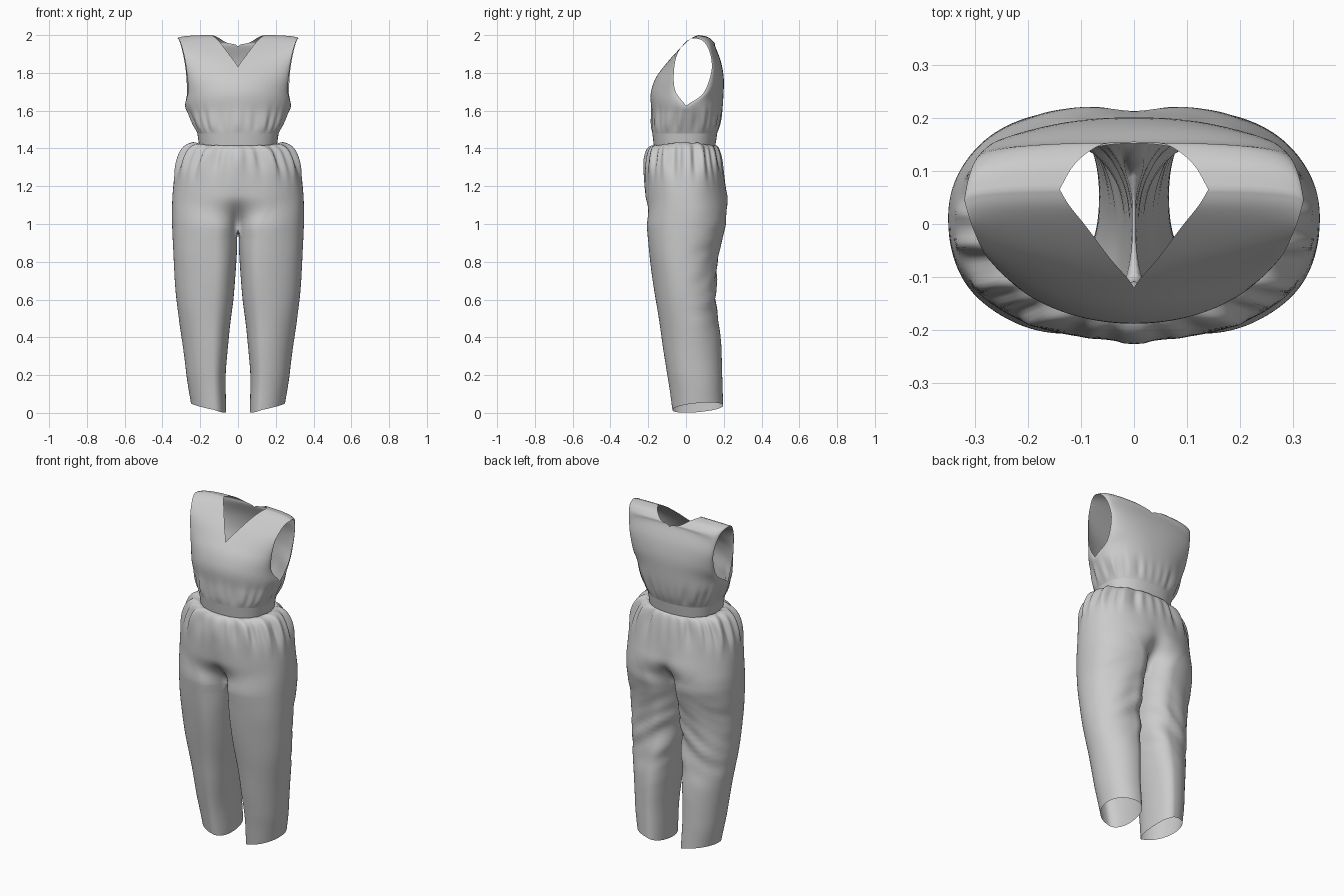
import bpy, bmesh
from math import sin, cos, pi, exp, radians
from mathutils import Vector, noise

if "Cube" in bpy.data.objects:
    bpy.data.objects.remove(bpy.data.objects["Cube"])


def smooth_rows(keys, n):
    """Catmull-Rom interpolation through tuples of numbers."""
    out = []
    for i in range(len(keys) - 1):
        a, b = keys[max(i - 1, 0)], keys[i]
        c, d = keys[i + 1], keys[min(i + 2, len(keys) - 1)]
        for k in range(n):
            t = k / n
            out.append(tuple(0.5 * (2 * q + (r - p) * t + (2 * p - 5 * q + 4 * r - s) * t * t
                                    + (3 * q - p - 3 * r + s) * t ** 3)
                             for p, q, r, s in zip(a, b, c, d)))
    out.append(keys[-1])
    return out


def spow(v, e):
    return abs(v) ** e * (1 if v >= 0 else -1)


def clamp(v):
    return min(1, max(0, v))


def bridge(bm, ra, rb, closed=False):
    n = len(ra)
    for i in range(n if closed else n - 1):
        j = (i + 1) % n
        bm.faces.new((ra[i], ra[j], rb[j], rb[i]))


def finish(bm, name):
    """Weld the half, mirror it across x = 0 and shade smooth."""
    bmesh.ops.remove_doubles(bm, verts=bm.verts[:], dist=0.0004)
    bmesh.ops.recalc_face_normals(bm, faces=bm.faces[:])
    me = bpy.data.meshes.new(name)
    bm.to_mesh(me)
    bm.free()
    ob = bpy.data.objects.new(name, me)
    bpy.context.collection.objects.link(ob)
    m = ob.modifiers.new("mirror", 'MIRROR')
    m.use_clip = True
    m.merge_threshold = 0.0008
    for p in me.polygons:
        p.use_smooth = True
    return ob


def gathers(t):
    """Irregular pleats around the body, t in 0..pi from front to back."""
    return 0.5 * sin(13 * t + 0.6) + 0.35 * sin(22 * t + 2) + 0.25 * sin(31 * t + 1)


def panel(bm, keys, front, n=4, cols=40):
    """Half panel from centre or neckline to side seam or armhole."""
    prev = None
    for sx, sy, sz, ex, ey, ez in smooth_rows(keys, n):
        row = []
        # rounder at the front chest, squarer at the waist and back
        rnd = clamp((sz - 1.48) / .12) * clamp((2 - sz) / .1) if front else 0
        for i in range(cols + 1):
            t = i / cols * pi / 2
            x = max(sx, 0) + (ex - max(sx, 0)) * spow(sin(t), 0.87 + .13 * rnd)
            y = ey + (sy - ey) * max(cos(t), 0) ** (0.8 + .14 * rnd)
            z = sz + (ez - sz) * (1 - cos(t))
            # gathers just above the waist
            amp = 0.010 * exp(-((z - 1.54) / 0.06) ** 2) * clamp((z - 1.48) / .03)
            g = 1 + amp * 3 * gathers(t if front else pi - t)
            row.append(bm.verts.new((x * g, y * g, z)))
        if prev:
            bridge(bm, prev, row)
        prev = row


# rows: centre/neckline point, then side/armhole point
band_f = [(0, -.17, 1.41, .205, 0, 1.41), (0, -.178, 1.48, .215, 0, 1.48)]
band_b = [(0, .155, 1.41, .205, 0, 1.41), (0, .165, 1.48, .215, 0, 1.48)]
shoulder = (.14, .065, 2.0, .32, .045, 1.983)
front = [band_f[1],
         (0, -.182, 1.52, .238, 0, 1.53), (0, -.183, 1.60, .264, 0, 1.585),
         (0, -.187, 1.69, .28, 0, 1.625), (0, -.162, 1.77, .264, -.055, 1.70),
         (0, -.12, 1.83, .270, -.065, 1.79), (.045, -.065, 1.895, .285, -.05, 1.89),
         (.09, -.005, 1.955, .303, -.01, 1.955), (.122, .035, 1.988, .313, .02, 1.978),
         shoulder]
back = [band_b[1],
        (0, .18, 1.53, .238, 0, 1.53), (0, .192, 1.60, .264, 0, 1.585),
        (0, .198, 1.68, .28, 0, 1.625), (0, .20, 1.77, .27, .09, 1.69),
        (0, .185, 1.86, .275, .133, 1.80), (0, .155, 1.94, .287, .133, 1.88),
        (.06, .15, 1.96, .302, .11, 1.945), (.11, .115, 1.99, .313, .08, 1.975),
        shoulder]

# waistband
bm = bmesh.new()
panel(bm, band_f, True)
panel(bm, band_b, False)
finish(bm, "waistband")

# sleeveless V-neck bodice
bm = bmesh.new()
panel(bm, front, True)
panel(bm, back, False)
finish(bm, "bodice")

# trousers: hip rows = z, half width, front y, back y, front dent, back dent, side lift
hips = [(1.415, .20, -.165, .152, 0, 0, 0), (1.412, .24, -.186, .165, 0, 0, .02),
        (1.38, .288, -.205, .178, 0, 0, .02), (1.30, .328, -.218, .194, 0, 0, 0),
        (1.20, .344, -.219, .212, 0, .004, 0), (1.10, .350, -.216, .231, .01, .02, 0),
        (1.03, .351, -.211, .221, .03, .045, 0), (.97, .349, -.206, .205, .08, .08, 0)]
# leg rows = z, centre x, half width, front y, back y
legs = [(.93, .175, .173, -.202, .195), (.80, .175, .166, -.188, .168),
        (.60, .175, .150, -.160, .160), (.40, .174, .126, -.128, .183),
        (.20, .168, .104, -.100, .190), (0, .157, .093, -.072, .197)]
N, M = 80, 14


def wrinkle(x, y, z):
    """Soft cloth creases, stronger on the back of the leg."""
    w = 0.004 * noise.noise(Vector((x * 7, y * 7, z * 4)))
    if y > 0:
        k = exp(-((z - .68) / .22) ** 2) * min(y / .1, 1)
        w += 0.014 * k * noise.noise(Vector((x * 7, 3, z * 15 + x * 9)))
    return w


def leg_point(i, cx, a, yf, yb, skew=.33):
    """Point i of an egg-shaped leg ring, fuller towards the inner side."""
    d = radians(-150 + 300 * i / N if i <= N else 150 + 60 * (i - N) / M)
    ca, sa = spow(cos(d), .95), spow(sin(d), .95)
    x = cx - skew * a + a * ca * (1 + skew if ca > 0 else 1 - skew)
    return x, (yf + yb) / 2 + (yb - yf) / 2 * sa, ca, sa


bm = bmesh.new()
prev = None
for z, a, yf, yb, df, db, lift in smooth_rows(hips, 6):
    row = []
    # pleats start at the band and fade over the hips
    amp = 0.022 * exp(-((z - 1.36) / .085) ** 2) * clamp((a - .2) / .06)
    blend = clamp((1.15 - z) / .18)
    blend = blend * blend * (3 - 2 * blend)
    for i in range(N + 1):
        t = i / N * pi
        x = a * max(sin(t), 0) ** 0.9
        c = spow(cos(t), 0.87)
        y = c * yf if c > 0 else -c * yb
        g = exp(-(x / .055) ** 2)
        y += df * g if c > 0 else -db * g
        # the hips take on the shape of the two legs towards the crotch
        lx, ly, _, _ = leg_point(i, a / 2, a / 2, yf, yb)
        x, y = x + (lx - x) * blend, y + (ly - y) * blend
        r = 1 + amp * 3 * gathers(t) + wrinkle(x, y, z) * 3 * min(1, (1.42 - z) * 8)
        zz = z + lift * sin(t) ** 4 + amp * .3 * gathers(t + .1)
        row.append(bm.verts.new((0 if i in (0, N) else x * r, y * r, zz)))
    if prev:
        bridge(bm, prev, row)
    prev = row

# crotch seam from back to front along x = 0
yb0, yf0 = prev[-1].co.y, prev[0].co.y
for k in range(1, M):
    s = k / M
    prev.append(bm.verts.new((0, yb0 + (yf0 - yb0) * s, .97 - .02 * sin(pi * s))))

# leg tubes
for z, cx, a, yf, yb in smooth_rows(legs, 8):
    row = []
    for i in range(N + M):
        x, y, ca, sa = leg_point(i, cx, a, yf, yb)
        w = wrinkle(x, y, z)
        # slanted hem, higher on the outer side
        hem = max(0, 1 - z / .2) * (.028 + .024 * ca + .012 * sa)
        row.append(bm.verts.new((max(.004, x + w * ca), y + w * sa, max(0, z + hem))))
    bridge(bm, prev, row, closed=True)
    prev = row
finish(bm, "trousers")
